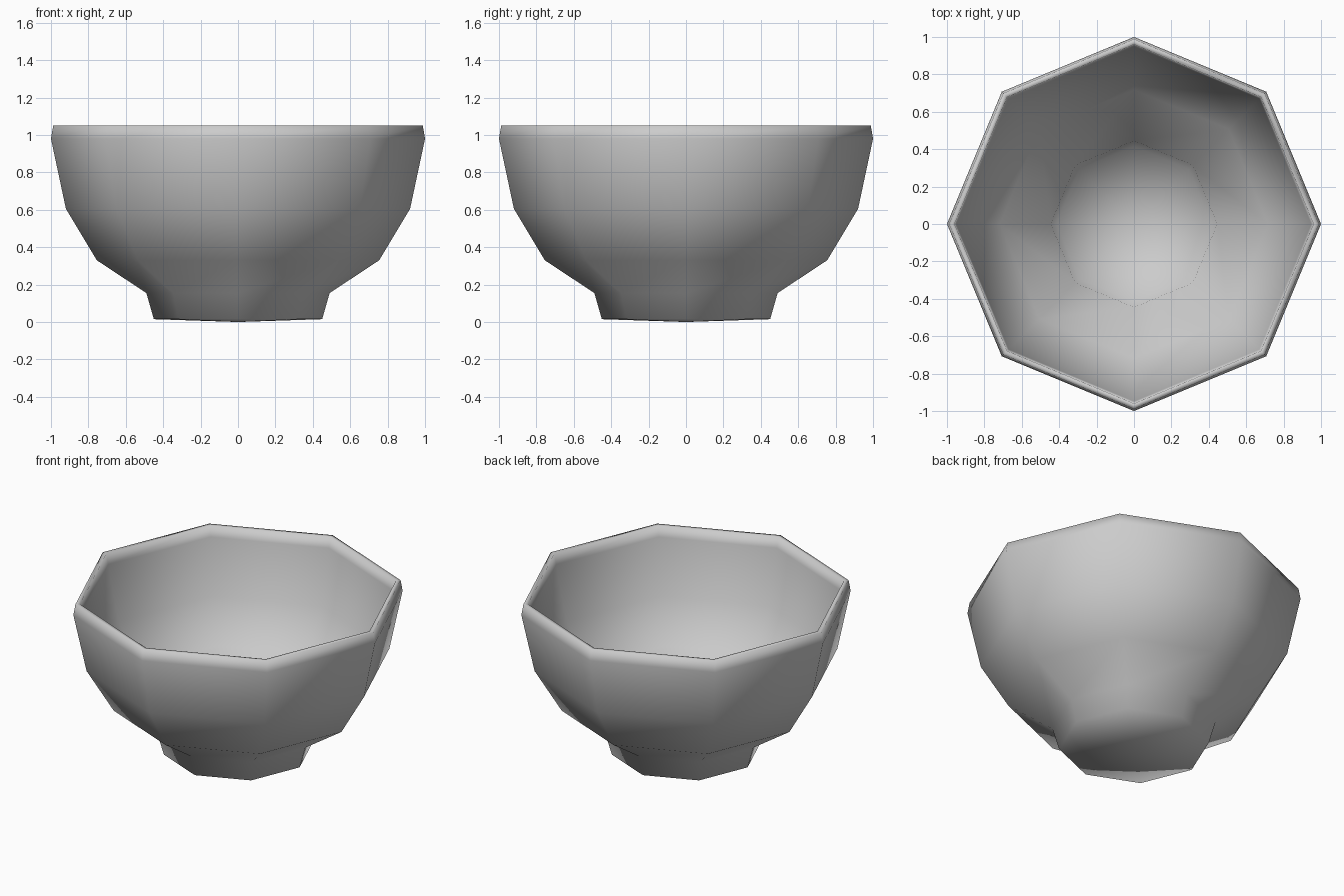
import bpy, bmesh, math

if "Cube" in bpy.data.objects:
    bpy.data.objects.remove(bpy.data.objects["Cube"])

SIDES = 8

# Bowl cross-section (radius, height): underside, foot, outer wall, rim, inner wall, floor
profile = [
    (0.0, 0.0), (0.45, 0.015), (0.49, 0.155), (0.755, 0.33), (0.92, 0.605),
    (1.0, 0.98), (0.988, 1.05), (0.96, 1.05), (0.948, 0.98),
    (0.872, 0.625), (0.717, 0.367), (0.445, 0.19), (0.415, 0.06), (0.0, 0.048),
]


def lathe(name, points, sides):
    """Turn a cross-section around the z axis into a closed mesh."""
    bm = bmesh.new()
    verts = [bm.verts.new((r, 0, z)) for r, z in points]
    edges = [bm.edges.new(pair) for pair in zip(verts, verts[1:])]
    bmesh.ops.spin(bm, geom=verts + edges, cent=(0, 0, 0), axis=(0, 0, 1),
                   angle=2 * math.pi, steps=sides)
    bmesh.ops.remove_doubles(bm, verts=bm.verts[:], dist=0.0005)
    bmesh.ops.recalc_face_normals(bm, faces=bm.faces[:])
    for face in bm.faces:
        face.smooth = True
    mesh = bpy.data.meshes.new(name)
    bm.to_mesh(mesh)
    bm.free()
    obj = bpy.data.objects.new(name, mesh)
    bpy.context.collection.objects.link(obj)
    return obj


# Eight-sided, smooth-shaded bowl with a short foot
lathe("bowl", profile, SIDES)
